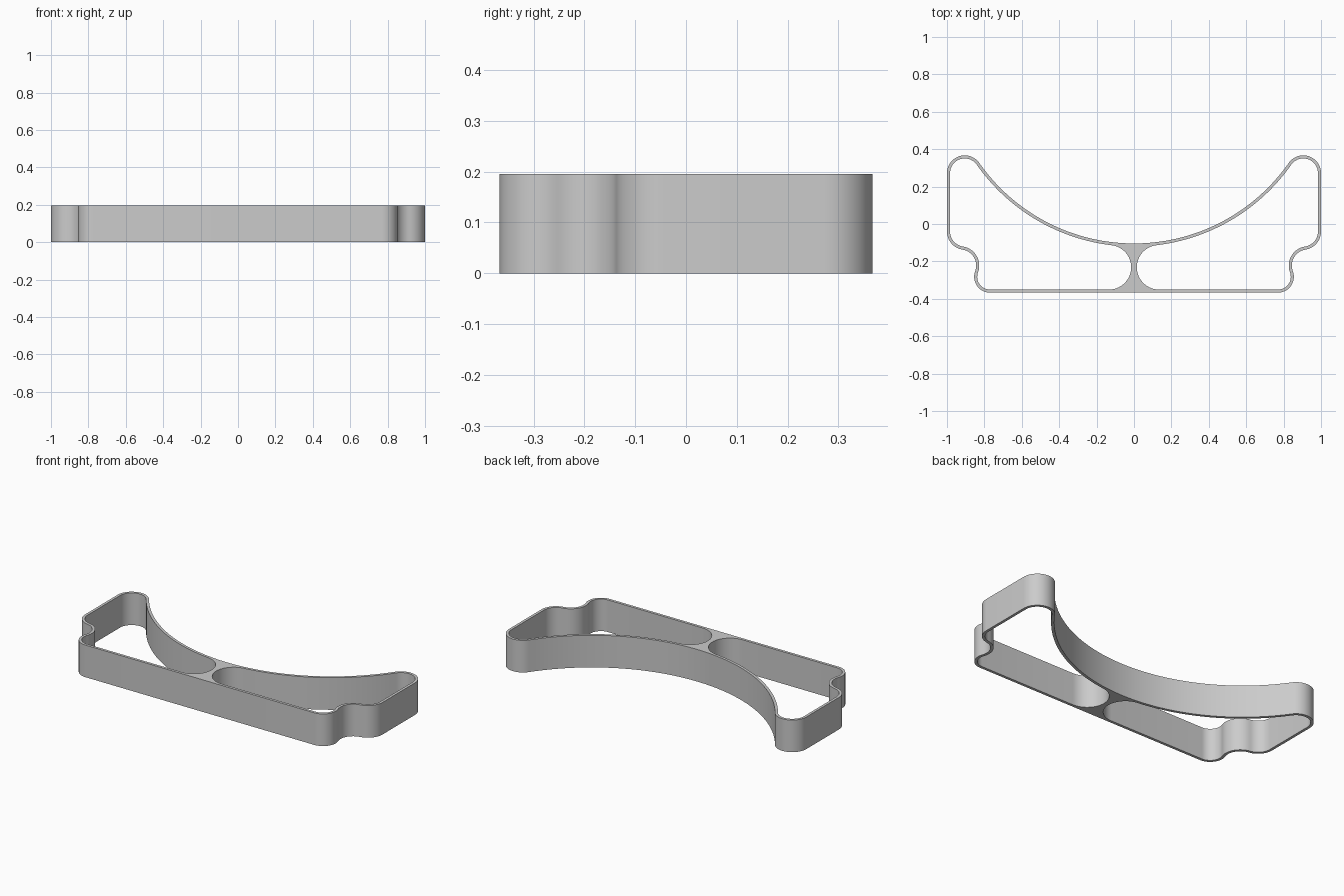
import bpy
import bmesh
from math import atan2, cos, sin, pi, hypot
from mathutils import Vector

if "Cube" in bpy.data.objects:
    bpy.data.objects.remove(bpy.data.objects["Cube"])

HEIGHT = 0.195
WALL = 0.0165
BOTTOM = -0.367

# Centres of the tangent arcs on the right half
CORNER = (0.77, -0.282)     # lower corner
NOTCH = (0.93, -0.222)      # concave notch
SHOULDER = (0.902, -0.04)   # corner above the notch
TIP = (0.905, 0.272)        # rounded horn
SWEEP = (0.0, 0.906)        # large concave sweep
R_CORNER, R_SHOULDER, R_TIP = 0.085, 0.098, 0.095


def angle(a, b):
    return atan2(b[1] - a[1], b[0] - a[0])


def dist(a, b):
    return hypot(b[0] - a[0], b[1] - a[1])


R_NOTCH = dist(NOTCH, SHOULDER) - R_SHOULDER
R_CORNER = dist(CORNER, NOTCH) - R_NOTCH
R_SWEEP = dist(SWEEP, TIP) - R_TIP


def arc(c, r, a0, a1, n):
    return [(c[0] + r * cos(a0 + (a1 - a0) * i / n),
             c[1] + r * sin(a0 + (a1 - a0) * i / n)) for i in range(n + 1)]


def right_side(t, sweep_end):
    """Right half contour, moved inward by t, from lower corner to sweep."""
    corner = (CORNER[0], BOTTOM + R_CORNER)
    pts = arc(corner, R_CORNER - t, -pi / 2, angle(CORNER, NOTCH), 16)
    pts += arc(NOTCH, R_NOTCH + t, angle(NOTCH, CORNER) + 2 * pi if angle(NOTCH, CORNER) < 0
               else angle(NOTCH, CORNER), angle(NOTCH, SHOULDER), 16)[1:]
    pts += arc(SHOULDER, R_SHOULDER - t, angle(SHOULDER, NOTCH), 0, 16)[1:]
    pts += arc(TIP, R_TIP - t, 0, angle(TIP, SWEEP), 24)
    pts += arc(SWEEP, R_SWEEP + t, angle(SWEEP, TIP), sweep_end, 40)[1:]
    return pts


def mirrored(pts):
    return [(-x, y) for x, y in reversed(pts)]


# Outer contour
half = right_side(0, -pi / 2)
outer = half + mirrored(half)[1:]

# Pocket contour with a round end beside the centre web
r_end = 0.119
c_end = (0.134, BOTTOM + WALL + r_end)
to_sweep = angle(c_end, SWEEP)
pocket = right_side(WALL, angle(SWEEP, c_end))
pocket += arc(c_end, r_end, to_sweep, 3 * pi / 2, 28)[1:]

# Fill the flat ring and extrude it upward
bm = bmesh.new()
edges = []
for ring in (outer, pocket, mirrored(pocket)):
    vs = [bm.verts.new((x, y, 0)) for x, y in ring]
    edges += [bm.edges.new((vs[i - 1], vs[i])) for i in range(len(vs))]
bmesh.ops.triangle_fill(bm, edges=edges, use_beauty=True, normal=Vector((0, 0, 1)))
res = bmesh.ops.extrude_face_region(bm, geom=bm.faces[:], use_keep_orig=True)
top = [g for g in res["geom"] if isinstance(g, bmesh.types.BMVert)]
bmesh.ops.translate(bm, vec=(0, 0, HEIGHT), verts=top)
bmesh.ops.recalc_face_normals(bm, faces=bm.faces[:])
mesh = bpy.data.meshes.new("curved_frame")
bm.to_mesh(mesh)
bm.free()

frame = bpy.data.objects.new("curved_frame", mesh)
bpy.context.collection.objects.link(frame)
grey = bpy.data.materials.new("light_grey")
grey.diffuse_color = (0.6, 0.6, 0.6, 1)
grey.use_nodes = True
grey.node_tree.nodes["Principled BSDF"].inputs["Base Color"].default_value = grey.diffuse_color
mesh.materials.append(grey)

bpy.context.view_layer.objects.active = frame
frame.select_set(True)
bpy.ops.object.shade_smooth_by_angle(angle=0.6)
